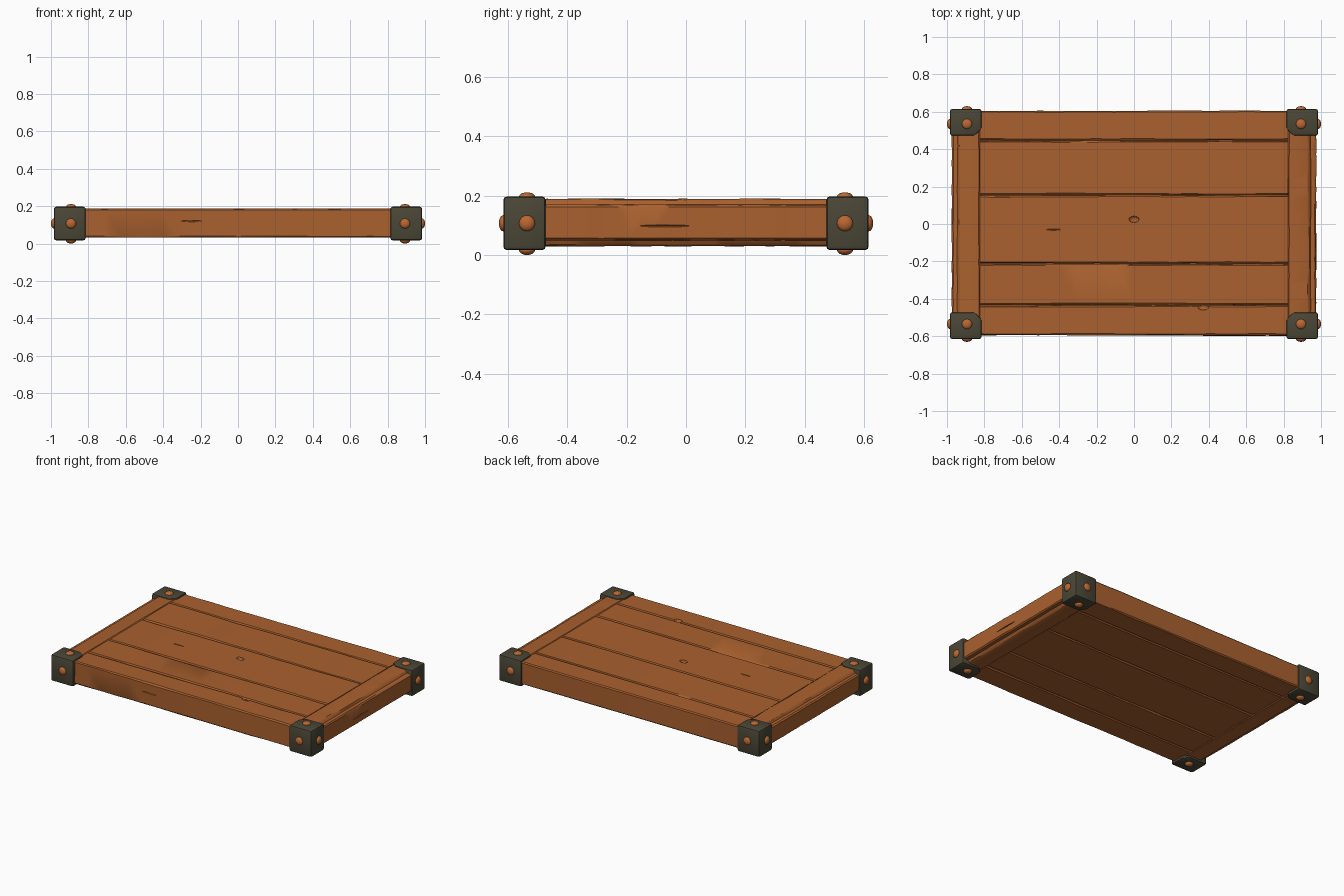
import bpy, bmesh, math, random
from mathutils import Vector, Matrix

if "Cube" in bpy.data.objects:
    bpy.data.objects.remove(bpy.data.objects["Cube"])

random.seed(4)


def material(name, rgb):
    m = bpy.data.materials.new(name)
    m.diffuse_color = (*rgb, 1)
    m.use_nodes = True
    m.node_tree.nodes["Principled BSDF"].inputs["Base Color"].default_value = m.diffuse_color
    return m


WOOD = material("warm wood", (0.40, 0.119, 0.028))
IRON = material("dark olive iron", (0.069, 0.063, 0.038))
COPPER = material("copper rivet", (0.50, 0.135, 0.032))


def finish(name, bm, mat, smooth=True):
    bmesh.ops.recalc_face_normals(bm, faces=bm.faces)
    me = bpy.data.meshes.new(name)
    bm.to_mesh(me)
    bm.free()
    me.materials.append(mat)
    ob = bpy.data.objects.new(name, me)
    bpy.context.collection.objects.link(ob)
    if smooth:
        bpy.ops.object.select_all(action='DESELECT')
        ob.select_set(True)
        bpy.context.view_layer.objects.active = ob
        bpy.ops.object.shade_smooth_by_angle(angle=math.radians(30))
    return ob


def board(name, profile, half, axis, wobble=0.003, stations=17):
    """Hand-hewn board: a profile swept along x or y with slight irregularity."""
    bm = bmesh.new()
    rings = []
    drift = [0.0] * len(profile)
    for i in range(stations):
        t = -half + 2 * half * i / (stations - 1)
        ring = []
        for k, (a, z) in enumerate(profile):
            drift[k] = 0.6 * drift[k] + random.uniform(-wobble, wobble) * 0.6
            p = (t, a + drift[k], z + drift[k] * 0.4)
            if axis == 'y':
                p = (p[1], p[0], p[2])
            ring.append(bm.verts.new(p))
        rings.append(ring)
    n = len(profile)
    for r0, r1 in zip(rings, rings[1:]):
        for k in range(n):
            bm.faces.new((r0[k], r0[(k + 1) % n], r1[(k + 1) % n], r1[k]))
    bm.faces.new(rings[0])
    bm.faces.new(rings[-1])
    return finish(name, bm, WOOD)


def plank_profile(a0, a1, z0, z1, c=0.007):
    return [(a0, z0 + c), (a0 + c, z0), (a1 - c, z0), (a1, z0 + c),
            (a1, z1 - c), (a1 - c, z1), (a0 + c, z1), (a0, z1 - c)]


# Long planks: outer rails and three inner planks
seams = [-0.597, -0.434, -0.213, 0.154, 0.446, 0.607]
names = ["front_rail", "front_plank", "middle_plank", "back_plank", "back_rail"]
planks = {}
for name, a, b in zip(names, seams, seams[1:]):
    planks[name] = board(name, plank_profile(a + 0.002, b - 0.002, 0.033, 0.186), 0.823, 'x')

# Solid core closing the gaps behind the seams
bm = bmesh.new()
bmesh.ops.create_cube(bm, size=1, matrix=Matrix.Translation((0, 0, 0.11))
                      @ Matrix.Diagonal((1.8, 1.12, 0.12, 1)))
finish("core_slab", bm, WOOD, False)

# End boards with worn, stepped outer edges
for s, name in ((1, "right"), (-1, "left")):
    half_prof = [(0.823, 0.182), (0.830, 0.189), (0.926, 0.189), (0.936, 0.184),
                 (0.944, 0.170), (0.966, 0.169), (0.974, 0.162)]
    prof = half_prof + [(x, 0.219 - z) for x, z in reversed(half_prof)]
    planks[name] = board(name + "_end_board", [(s * x, z) for x, z in prof],
                         0.56, 'y', 0.0025, 25)


# Knots and cracks, cut as shallow dents
def dent(plank, loc, size):
    bm = bmesh.new()
    bmesh.ops.create_icosphere(bm, subdivisions=2, radius=1,
                               matrix=Matrix.Translation(loc) @ Matrix.Diagonal((*size, 1)))
    cutter = finish("dent_cutter", bm, WOOD, False)
    cutter.hide_render = True
    cutter.hide_viewport = True
    mod = planks[plank].modifiers.new("dent", 'BOOLEAN')
    mod.operation = 'DIFFERENCE'
    mod.solver = 'EXACT'
    mod.object = cutter


dent("middle_plank", (0, 0.025, 0.188), (0.028, 0.018, 0.016))
dent("middle_plank", (-0.43, -0.03, 0.187), (0.04, 0.004, 0.010))
dent("front_rail", (0.37, -0.445, 0.188), (0.03, 0.016, 0.014))
dent("front_rail", (-0.25, -0.598, 0.12), (0.06, 0.008, 0.004))
dent("right", (0.975, -0.07, 0.098), (0.008, 0.09, 0.004))


# Iron corner caps with a clipped inner edge, and domed rivets
X0, X1, Y0, Y1, Z0, Z1 = 0.815, 0.984, 0.472, 0.615, 0.017, 0.197
RX, RY, RZ = 0.893, 0.535, 0.107


def corner_cap(name, sx, sy):
    bm = bmesh.new()
    c = Vector(((X0 + X1) / 2 * sx, (Y0 + Y1) / 2 * sy, (Z0 + Z1) / 2))
    bmesh.ops.create_cube(bm, size=1, matrix=Matrix.Translation(c)
                          @ Matrix.Diagonal((X1 - X0, Y1 - Y0, Z1 - Z0, 1)))
    inner = [e for e in bm.edges
             if all(abs(v.co.x) < 0.85 and abs(v.co.y) < 0.5 for v in e.verts)]
    bmesh.ops.bevel(bm, geom=inner, offset=0.036, segments=1, affect='EDGES')
    bmesh.ops.bevel(bm, geom=bm.edges[:], offset=0.012, segments=2, profile=0.5,
                    affect='EDGES')
    finish(name + "_corner_cap", bm, IRON)


def rivet(name, base, direction, height):
    bm = bmesh.new()
    turn = Vector((0, 0, 1)).rotation_difference(direction).to_matrix().to_4x4()
    bmesh.ops.create_uvsphere(bm, u_segments=16, v_segments=10, radius=1,
                              matrix=Matrix.Translation(base) @ turn
                              @ Matrix.Diagonal((0.027, 0.027, height, 1)))
    finish(name, bm, COPPER)


for sx, nx in ((1, "right"), (-1, "left")):
    for sy, ny in ((1, "back"), (-1, "front")):
        name = ny + "_" + nx
        corner_cap(name, sx, sy)
        x, y = RX * sx, RY * sy
        rivet(name + "_top_rivet", Vector((x, y, Z1)), Vector((0, 0, 1)), 0.014)
        rivet(name + "_bottom_rivet", Vector((x, y, Z0)), Vector((0, 0, -1)), 0.017)
        rivet(name + "_end_rivet", Vector((X1 * sx, y, RZ)), Vector((sx, 0, 0)), 0.016)
        rivet(name + "_side_rivet", Vector((x, Y1 * sy, RZ)), Vector((0, sy, 0)), 0.015)
